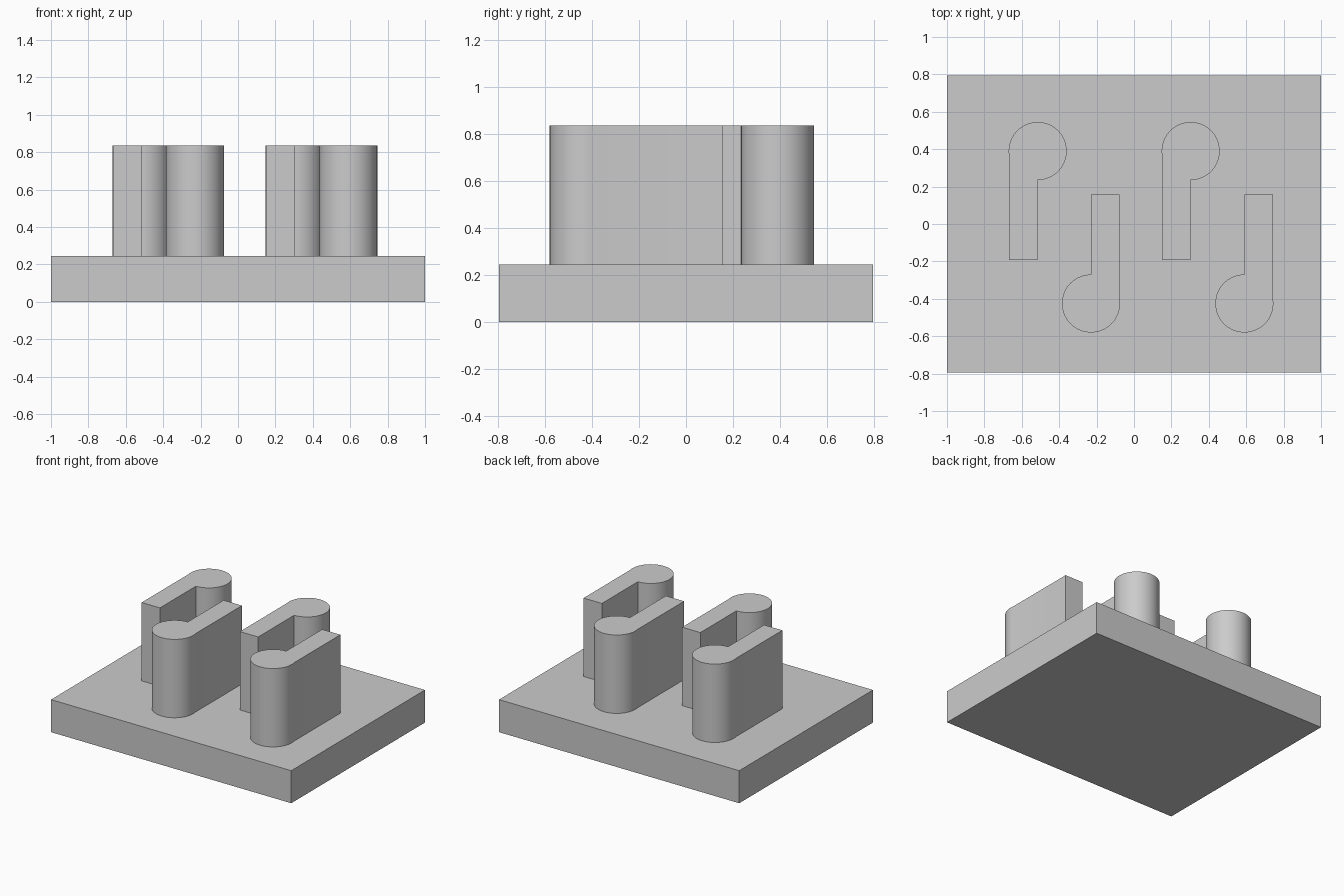
import bpy
import bmesh
from math import cos, sin, pi, radians
from mathutils import Matrix

default = bpy.data.objects.get("Cube")
if default:
    bpy.data.objects.remove(default, do_unlink=True)

# Single grey material
GREY = (0.6, 0.6, 0.6, 1)
grey = bpy.data.materials.new("grey")
grey.use_nodes = True
grey.diffuse_color = GREY
grey.node_tree.nodes["Principled BSDF"].inputs["Base Color"].default_value = GREY

PLATE_TOP, POST_TOP = 0.245, 0.835
RADIUS, STEM_WIDTH, STEM_LENGTH = 0.155, 0.152, 0.583


def extruded(name, outline, bottom, top):
    """Solid prism raised from a closed counter-clockwise outline."""
    bm = bmesh.new()
    face = bm.faces.new([bm.verts.new((x, y, bottom)) for x, y in outline])
    raised = bmesh.ops.extrude_face_region(bm, geom=[face], use_keep_orig=True)
    verts = [v for v in raised["geom"] if isinstance(v, bmesh.types.BMVert)]
    bmesh.ops.translate(bm, vec=(0, 0, top - bottom), verts=verts)
    bmesh.ops.recalc_face_normals(bm, faces=bm.faces)
    mesh = bpy.data.meshes.new(name)
    bm.to_mesh(mesh)
    bm.free()
    mesh.materials.append(grey)
    obj = bpy.data.objects.new(name, mesh)
    bpy.context.collection.objects.link(obj)
    return obj


# Base plate
extruded("base_plate", [(-1, -0.795), (1, -0.795), (1, 0.795), (-1, 0.795)], 0, PLATE_TOP)

# Post outline: round head with a straight stem flush to one side
START, END, STEPS = radians(-90), pi + radians(11.3), 64
outline = [(-STEM_WIDTH, -STEM_LENGTH), (0, -STEM_LENGTH)]
for i in range(STEPS + 1):
    a = START + (END - START) * i / STEPS
    outline.append((RADIUS * cos(a), RADIUS * sin(a)))

# Two pairs of posts, the front one of each pair turned half a circle
posts = [
    ("back_right_post", -0.515, 0.39, 0),
    ("front_right_post", -0.23, -0.425, pi),
    ("back_left_post", 0.303, 0.39, 0),
    ("front_left_post", 0.59, -0.425, pi),
]
for name, x, y, turn in posts:
    post = extruded(name, outline, PLATE_TOP - 0.01, POST_TOP)
    post.data.transform(Matrix.Translation((x, y, 0)) @ Matrix.Rotation(turn, 4, "Z"))
    bpy.ops.object.select_all(action="DESELECT")
    post.select_set(True)
    bpy.context.view_layer.objects.active = post
    bpy.ops.object.shade_smooth_by_angle(angle=radians(20))
